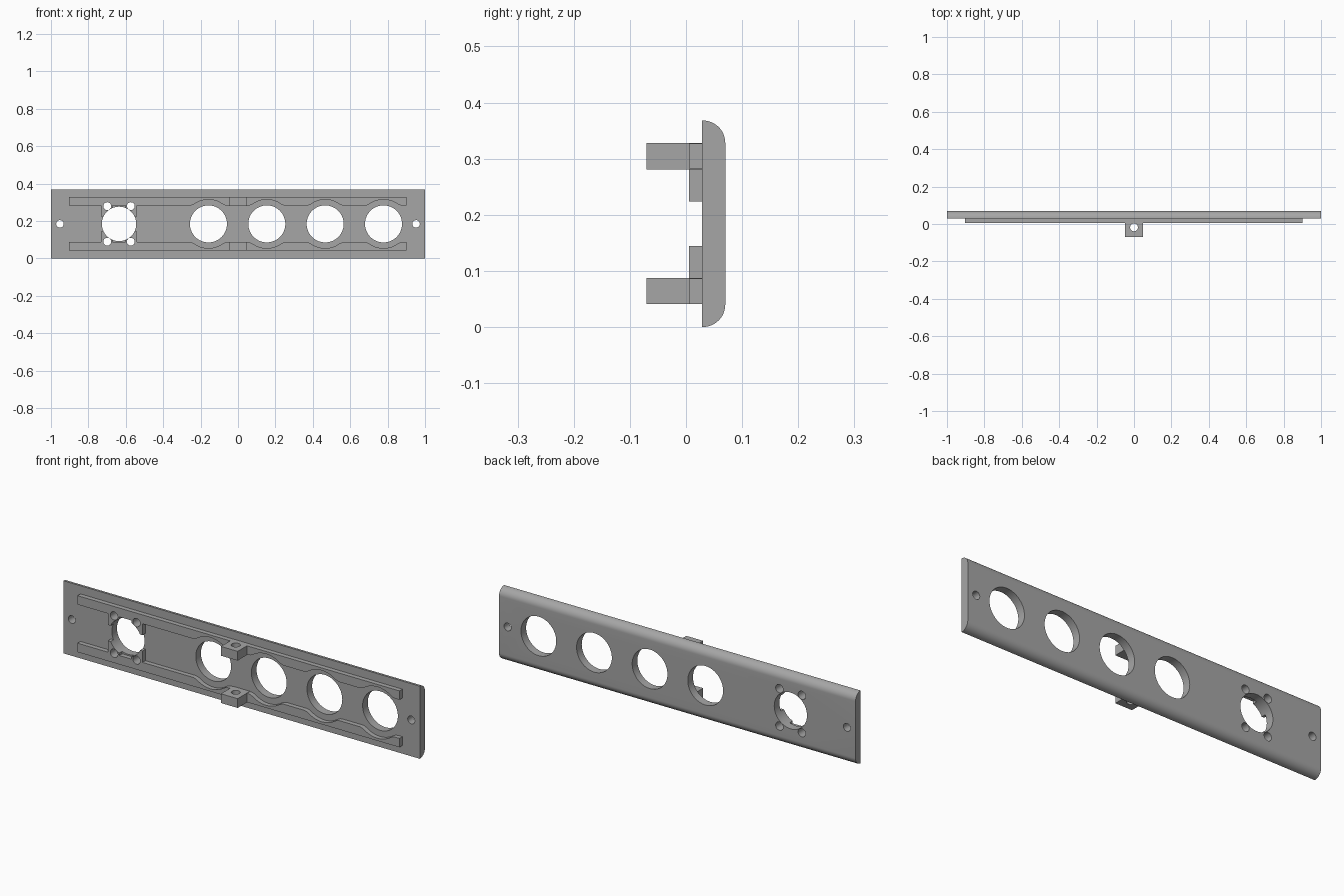
import bpy, bmesh, math
from mathutils import Matrix, Vector

if "Cube" in bpy.data.objects:
    bpy.data.objects.remove(bpy.data.objects["Cube"])

H = 0.368                 # plate height
ZC = H / 2                # mid height, mirror plane for rails and lugs
FRONT, BACK = 0.0285, 0.07
BIG = [-0.158 + 0.312 * i for i in range(4)]
SOCKET = -0.636

grey = bpy.data.materials.new("mid grey")
grey.diffuse_color = (0.38, 0.38, 0.38, 1)
grey.use_nodes = True
grey.node_tree.nodes["Principled BSDF"].inputs["Base Color"].default_value = grey.diffuse_color


def prism(name, points, direction):
    """Extrude a closed 3D outline along a direction."""
    bm = bmesh.new()
    face = bm.faces.new([bm.verts.new(p) for p in points])
    ext = bmesh.ops.extrude_face_region(bm, geom=[face])
    verts = [v for v in ext["geom"] if isinstance(v, bmesh.types.BMVert)]
    bmesh.ops.translate(bm, vec=Vector(direction), verts=verts)
    bmesh.ops.recalc_face_normals(bm, faces=bm.faces)
    return to_object(name, bm)


def to_object(name, bm):
    me = bpy.data.meshes.new(name)
    bm.to_mesh(me)
    bm.free()
    ob = bpy.data.objects.new(name, me)
    bpy.context.collection.objects.link(ob)
    me.materials.append(grey)
    return ob


def drill(name, holes, axis):
    """One cutter made of cylinders: (centre, radius) along axis."""
    bm = bmesh.new()
    rot = Matrix.Rotation(math.pi / 2, 4, 'X') if axis == 'Y' else Matrix()
    for c, r in holes:
        bmesh.ops.create_cone(bm, cap_ends=True, segments=64 if r > 0.05 else 32,
                              radius1=r, radius2=r, depth=1,
                              matrix=Matrix.Translation(c) @ rot)
    ob = to_object(name, bm)
    ob.hide_render = True
    return ob


def cut(ob, cutter):
    bpy.context.view_layer.objects.active = ob
    m = ob.modifiers.new("holes", 'BOOLEAN')
    m.object, m.operation, m.solver = cutter, 'DIFFERENCE', 'EXACT'
    bpy.ops.object.modifier_apply(modifier=m.name)


def arc(cx, cy, r, a0, a1, n):
    return [(cx + r * math.cos(a0 + (a1 - a0) * i / n),
             cy + r * math.sin(a0 + (a1 - a0) * i / n)) for i in range(n + 1)]


# Face plate: rounded along both long back edges
R = 0.04
profile = [(FRONT, 0)] + arc(BACK - R, R, R, -math.pi / 2, 0, 12)
profile += arc(BACK - R, H - R, R, 0, math.pi / 2, 12) + [(FRONT, H)]
plate = prism("face_plate", [(-1, y, z) for y, z in profile], (2, 0, 0))

# Rail outline: inner edge has socket bosses and filleted arcs round the holes
IN, OUT = 0.098, 0.143
edge = [(-0.904, OUT), (-0.904, IN)]
for x0, x1 in ((-0.097, -0.034), (0.034, 0.097)):
    edge += [(SOCKET + x0, IN), (SOCKET + x0, 0.04), (SOCKET + x1, 0.04), (SOCKET + x1, IN)]
RC, F = 0.13, 0.05
dx = math.sqrt((RC + F) ** 2 - (IN + F) ** 2)
t = math.atan2(IN + F, dx)
for x in BIG:
    edge += arc(x - dx, IN + F, F, -math.pi / 2, -t, 6)
    edge += arc(x, 0, RC, math.pi - t, t, 16)[1:-1]
    edge += arc(x + dx, IN + F, F, math.pi + t, 1.5 * math.pi, 6)
edge += [(0.902, IN), (0.902, OUT)]

# Upper and lower rails, and pivot lugs
rails, lugs = [], []
for side, s in (("upper", 1), ("lower", -1)):
    rails.append(prism(side + "_rail", [(x, 0.005, ZC + s * v) for x, v in edge],
                       (0, FRONT + 0.004 - 0.005, 0)))
    box = [(-0.047, -0.07), (0.047, -0.07), (0.047, FRONT + 0.003), (-0.047, FRONT + 0.003)]
    lugs.append(prism(side + "_lug", [(x, y, ZC + s * 0.0965) for x, y in box],
                      (0, 0, s * 0.047)))

# Through holes: large openings, socket with four screw holes, end screw holes
holes = [((x, 0, ZC), 0.099) for x in BIG] + [((SOCKET, 0, ZC), 0.092)]
holes += [((SOCKET + a * 0.063, 0, ZC + b * 0.095), 0.021) for a in (-1, 1) for b in (-1, 1)]
holes += [((a * 0.952, 0, ZC), 0.02) for a in (-1, 1)]
through = drill("through_hole_cutter", holes, 'Y')
pin = drill("pin_hole_cutter", [((0, -0.018, ZC), 0.021)], 'Z')
for ob in [plate] + rails:
    cut(ob, through)
for ob in lugs:
    cut(ob, pin)
for c in (through, pin):
    bpy.data.objects.remove(c, do_unlink=True)

# Smooth curved walls, keep edges sharp
for ob in [plate] + rails + lugs:
    bpy.ops.object.select_all(action='DESELECT')
    ob.select_set(True)
    bpy.context.view_layer.objects.active = ob
    bpy.ops.object.shade_smooth_by_angle(angle=math.radians(30))
